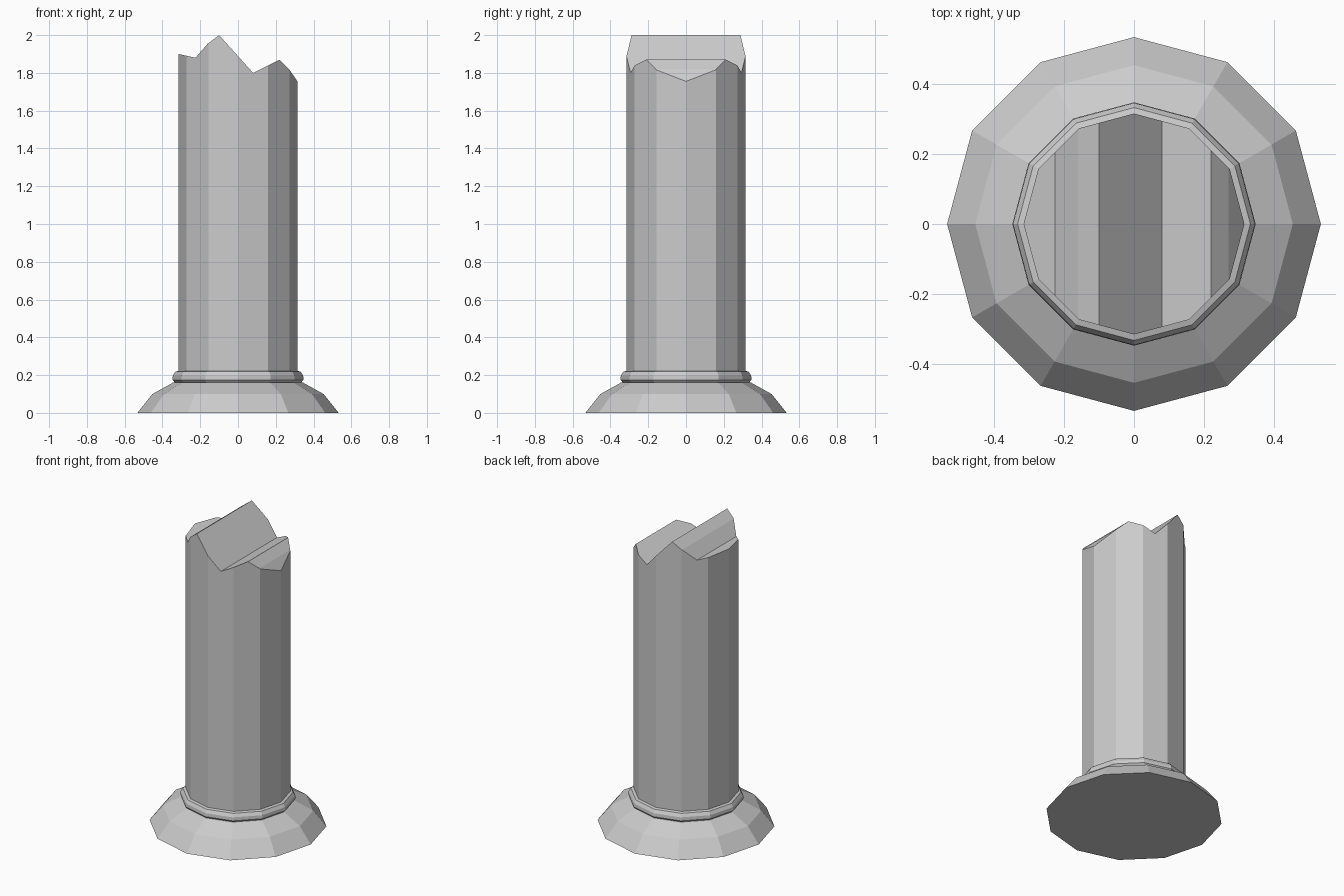
import bpy, bmesh
from math import cos, sin, pi

if "Cube" in bpy.data.objects:
    bpy.data.objects.remove(bpy.data.objects["Cube"])

SIDES = 12


def lathe(name, profile, cap_bottom=False, cap_top=False):
    """Revolve (radius, z) points into a 12-sided faceted bmesh."""
    bm = bmesh.new()
    rings = [[bm.verts.new((r * cos(2 * pi * i / SIDES), r * sin(2 * pi * i / SIDES), z))
              for i in range(SIDES)] for r, z in profile]
    for lo, hi in zip(rings, rings[1:]):
        for i in range(SIDES):
            j = (i + 1) % SIDES
            bm.faces.new((lo[i], lo[j], hi[j], hi[i]))
    if cap_bottom:
        bm.faces.new(rings[0][::-1])
    if cap_top:
        bm.faces.new(rings[-1])
    return bm


def finish(name, bm):
    bm.normal_update()
    mesh = bpy.data.meshes.new(name)
    bm.to_mesh(mesh)
    bm.free()
    obj = bpy.data.objects.new(name, mesh)
    bpy.context.collection.objects.link(obj)
    return obj


# Flared base with rounded collar
finish("column_base", lathe("column_base", [
    (0.533, 0), (0.453, 0.10), (0.345, 0.16), (0.335, 0.162), (0.347, 0.175),
    (0.345, 0.197), (0.332, 0.218), (0.315, 0.223)], cap_bottom=True))

# Broken top outline seen from the front (x, z)
BREAK = [(-0.315, 1.90), (-0.225, 1.88), (-0.16, 1.955), (-0.10, 2.0),
         (0.08, 1.80), (0.22, 1.87), (0.27, 1.82), (0.315, 1.755)]


def break_height(x):
    x = max(BREAK[0][0], min(BREAK[-1][0], x))
    for (x0, z0), (x1, z1) in zip(BREAK, BREAK[1:]):
        if x <= x1:
            return z0 + (z1 - z0) * (x - x0) / (x1 - x0)
    return BREAK[-1][1]


# Shaft: slice along each crease of the break, then move the rim to the outline
shaft = lathe("column_shaft", [(0.315, 0.223), (0.315, 0.9), (0.315, 1.7)], cap_top=True)
for x, _ in BREAK[1:-1]:
    upper = [f for f in shaft.faces if f.calc_center_median().z > 1.0]
    edges = {e for f in upper for e in f.edges}
    verts = {v for f in upper for v in f.verts}
    bmesh.ops.bisect_plane(shaft, geom=upper + list(edges) + list(verts), dist=1e-5,
                           plane_co=(x, 0, 0), plane_no=(1, 0, 0))
for v in shaft.verts:
    if v.co.z > 1.6:
        v.co.z = break_height(v.co.x)
finish("column_shaft", shaft)
